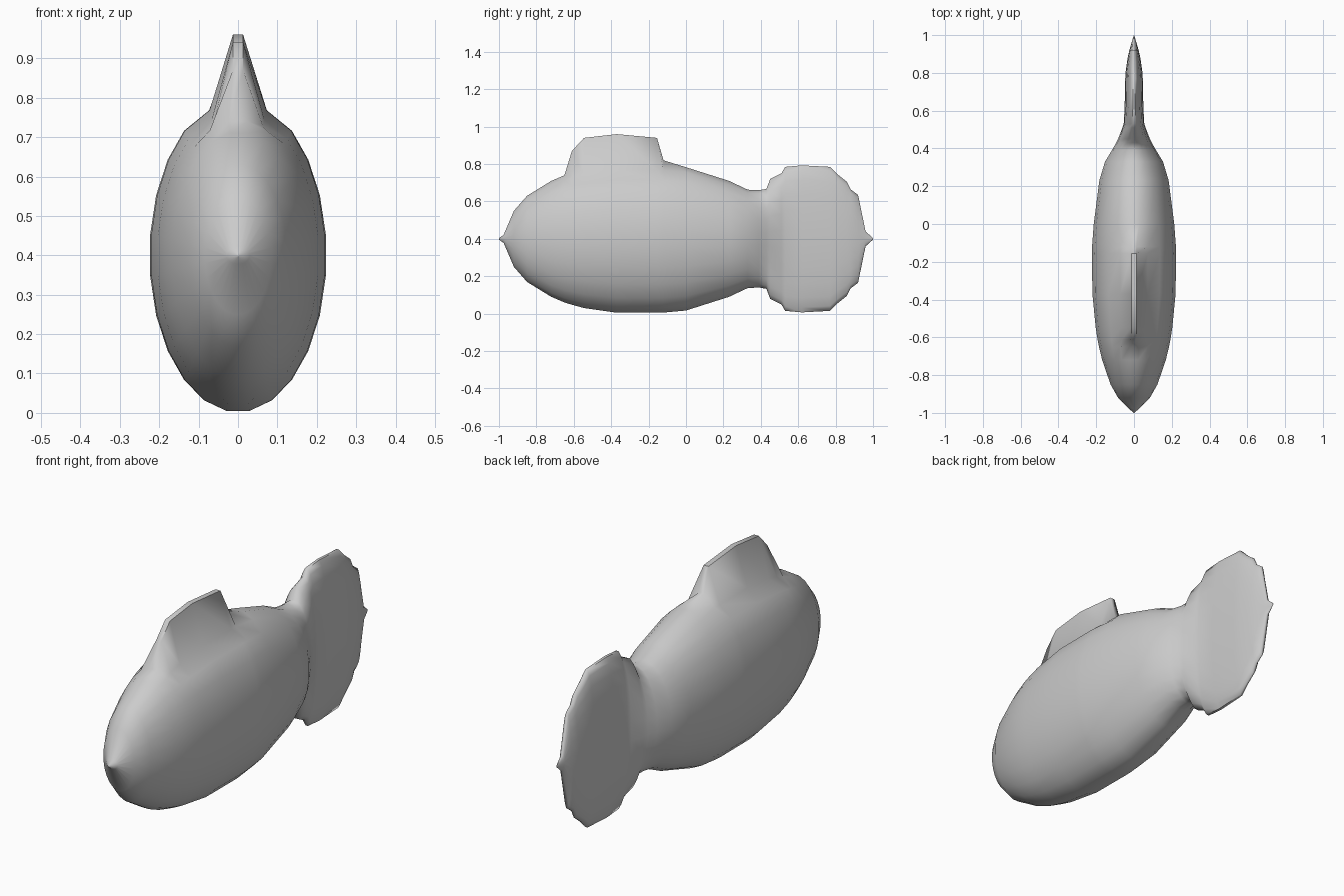
import bpy
import bmesh
from math import sin, cos, tau

if "Cube" in bpy.data.objects:
    bpy.data.objects.remove(bpy.data.objects["Cube"])

MID_HEIGHT = 0.4
SIDES = 24

# Stations along the fish: position, half height, half width
BODY = [
    (-1, .004, .002), (-.975, .022, .03), (-.92, .15, .085), (-.85, .23, .125),
    (-.72, .31, .17), (-.65, .34, .187), (-.61, .352, .195), (-.545, .37, .205),
    (-.37, .395, .222), (-.155, .395, .225), (-.12, .394, .224), (0, .383, .215),
    (.23, .31, .185), (.33, .263, .155), (.39, .26, .118),
]
TAIL = [
    (.43, .267, .095), (.45, .32, .085), (.51, .35, .062), (.53, .385, .055),
    (.62, .393, .05), (.77, .385, .047), (.81, .345, .044), (.86, .305, .037),
    (.88, .265, .034), (.92, .235, .025), (.96, .04, .013), (1, .004, .001),
]
# Crest height of the back fin at the stations it grows from
FIN_CREST = {-.61: .87, -.545: .94, -.37: .96, -.155: .94, -.12: .82}
FIN_HALF_THICKNESS = 0.013


def make_material(name, colour):
    mat = bpy.data.materials.new(name)
    mat.use_nodes = True
    mat.diffuse_color = colour
    mat.node_tree.nodes["Principled BSDF"].inputs["Base Color"].default_value = colour
    return mat


def make_ring(bm, station):
    """Oval cross-section whose two top points rise into the fin crest."""
    y, half_height, half_width = station
    crest = FIN_CREST.get(y)
    stretch = 1 / cos(tau / SIDES / 2)
    ring = []
    for i in range(SIDES):
        angle = (i + 0.5) * tau / SIDES
        x = half_width * sin(angle)
        z = MID_HEIGHT + half_height * cos(angle) * stretch
        if crest and i in (0, SIDES - 1):
            z = crest
            x = FIN_HALF_THICKNESS if i == 0 else -FIN_HALF_THICKNESS
        elif crest and i in (1, SIDES - 2):
            x *= 0.85
        ring.append(bm.verts.new((x, y, z)))
    return ring


def loft(name, stations, material):
    """Skin a row of cross-sections and close both ends."""
    bm = bmesh.new()
    rings = [make_ring(bm, s) for s in stations]
    for a, b in zip(rings, rings[1:]):
        for i in range(SIDES):
            j = (i + 1) % SIDES
            bm.faces.new((a[i], a[j], b[j], b[i]))
    bm.faces.new(rings[0])
    bm.faces.new(rings[-1])
    bmesh.ops.recalc_face_normals(bm, faces=bm.faces)
    mesh = bpy.data.meshes.new(name)
    bm.to_mesh(mesh)
    bm.free()
    mesh.materials.append(material)
    obj = bpy.data.objects.new(name, mesh)
    bpy.context.collection.objects.link(obj)
    return obj


# Body, back fin and tail form one continuous skin
grey = make_material("plain grey", (0.6, 0.6, 0.6, 1))
fish = loft("fish_body_with_fins", BODY + TAIL, grey)

# Soft shading everywhere except the thin rims of the fins
bpy.ops.object.select_all(action="DESELECT")
fish.select_set(True)
bpy.context.view_layer.objects.active = fish
bpy.ops.object.shade_smooth_by_angle(angle=tau / 6)
